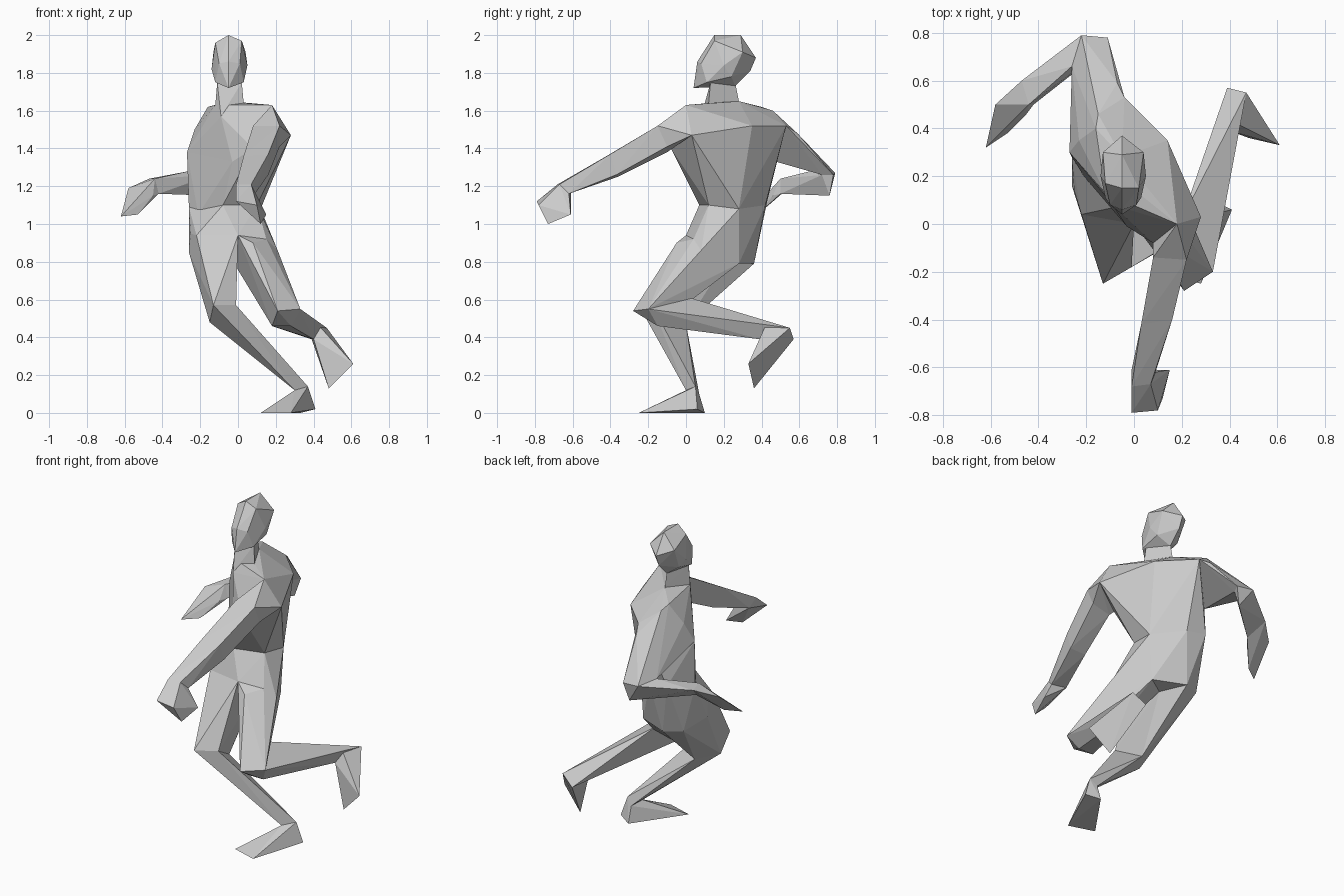
import bpy
import bmesh
from mathutils import Vector

# Remove the default object
default_cube = bpy.data.objects.get("Cube")
if default_cube:
    bpy.data.objects.remove(default_cube, do_unlink=True)

# One matte clay colour for the whole figure
clay_colour = (0.6, 0.6, 0.6, 1.0)
clay = bpy.data.materials.new("grey_clay")
clay.use_nodes = True
clay.diffuse_color = clay_colour
for node in clay.node_tree.nodes:
    if node.type == "BSDF_PRINCIPLED":
        node.inputs["Base Color"].default_value = clay_colour


def facet_part(name, *sections):
    """Skin the corner points of the given cross-sections as one faceted solid."""
    bm = bmesh.new()
    for section in sections:
        for corner in section:
            bm.verts.new(Vector(corner))
    bmesh.ops.remove_doubles(bm, verts=bm.verts[:], dist=0.001)
    result = bmesh.ops.convex_hull(bm, input=bm.verts[:])
    unused = {item for item in result["geom_interior"] + result["geom_unused"]
              if isinstance(item, bmesh.types.BMVert)}
    bmesh.ops.delete(bm, geom=list(unused), context="VERTS")
    bmesh.ops.recalc_face_normals(bm, faces=bm.faces[:])
    mesh = bpy.data.meshes.new(name)
    bm.to_mesh(mesh)
    bm.free()
    mesh.materials.append(clay)
    part = bpy.data.objects.new(name, mesh)
    bpy.context.collection.objects.link(part)


def limb(names, sections):
    """Build a chain of solids, each spanning two neighbouring sections."""
    for name, upper, lower in zip(names, sections, sections[1:]):
        facet_part(name, upper, lower)


# Head: crown, brow, widest band, back of the skull and jaw
crown = [(-.05, .29, 2), (-.05, .15, 2)]
brow = [(-.12, .17, 1.96), (.02, .15, 1.97)]
temples = [(-.14, .2, 1.82), (.05, .2, 1.84), (-.1, .08, 1.85), (.01, .08, 1.85),
           (-.05, .06, 1.86)]
skull_back = [(-.13, .3, 1.91), (.04, .3, 1.91), (-.05, .37, 1.88), (-.05, .34, 1.81),
              (-.12, .24, 1.78), (.03, .24, 1.78)]
jaw = [(-.05, .04, 1.72), (-.12, .11, 1.75), (.03, .11, 1.75), (-.05, .26, 1.73)]
facet_part("head", crown, brow, temples, skull_back, jaw)

# Neck
neck_top = [(-.11, .13, 1.75), (.02, .13, 1.75), (-.05, .26, 1.75)]
neck_base = [(-.09, .08, 1.57), (-.12, .13, 1.63), (.03, .12, 1.64), (-.05, .28, 1.65)]
facet_part("neck", neck_top, neck_base)

# Torso: twisted shoulders, tapering to the waist and the hips
left_shoulder_top = (.18, 0, 1.63)
left_shoulder_side = (.28, .03, 1.47)
left_armpit = (.08, -.08, 1.4)
right_shoulder_top = (-.16, .4, 1.62)
right_shoulder_back = (-.04, .53, 1.52)
right_shoulder_side = (-.23, .35, 1.5)
right_armpit = (-.27, .3, 1.38)
collar = [left_shoulder_top, right_shoulder_top, (-.15, .46, 1.6)]
chest_back = [left_shoulder_side, (.14, .35, 1.52), right_shoulder_back]
chest_front = [right_armpit, (-.2, .21, 1.3), (-.03, -.01, 1.33), left_armpit]
waist = [(.12, .28, 1.08), (-.04, .42, 1.1), (-.17, .43, 1.12), (-.26, .28, 1.09),
         (-.21, .2, 1.05), (-.08, .07, 1.1), (.1, .12, 1.1)]
facet_part("shoulders", neck_base, collar, [right_shoulder_side], chest_back, chest_front)
facet_part("ribcage", chest_back, chest_front, waist)

# Hips: corners shared between the pelvis and both thighs
groin_top = (0, 0, .94)
crotch = (-.02, .2, .79)
left_hip = [(.15, .04, .92), (.21, .08, .86), (.1, .28, .79)]
right_hip = [(-.25, .14, .95), (-.22, .04, .94), (-.26, .16, .85), (-.2, .31, .8)]
seat = [(-.09, .36, .79)]
facet_part("pelvis", waist, [groin_top, crotch], left_hip, right_hip, seat)

# Left leg: knee bent, shin swept back
left_knee = [(.21, -.28, .54), (.33, -.2, .55), (.28, -.15, .46), (.18, -.15, .46),
             (.2, .02, .61)]
left_ankle = [(.43, .42, .46), (.47, .55, .45), (.39, .57, .39), (.4, .39, .39)]
left_toes = [(.61, .33, .26), (.48, .36, .13)]
limb(["left_thigh", "left_shin", "left_foot"],
     [[groin_top, crotch, (.08, -.05, .9)] + left_hip, left_knee, left_ankle, left_toes])

# Right leg: standing on the ground
right_knee = [(-.13, -.25, .57), (-.01, -.18, .57), (-.15, -.13, .48), (-.06, 0, .47)]
right_ankle = [(.37, .05, .14), (.3, 0, .12), (.33, .07, .1)]
right_sole = [(.12, -.2, 0), (.28, -.25, 0), (.41, .06, .02), (.33, .1, 0)]
limb(["right_thigh", "right_shin", "right_foot"],
     [[groin_top, crotch] + seat + right_hip, right_knee, right_ankle, right_sole])

# Left arm: reaching forward
left_shoulder = [left_shoulder_top, left_shoulder_side, left_armpit]
left_biceps = [(.08, -.14, 1.52), (.22, -.15, 1.52), (.1, -.1, 1.38), (.22, -.1, 1.41)]
left_elbow = [(.03, -.42, 1.36), (.16, -.4, 1.37), (.16, -.37, 1.26), (.06, -.36, 1.25)]
left_wrist = [(-.01, -.68, 1.21), (.07, -.67, 1.21), (.09, -.62, 1.16), (-.01, -.61, 1.17)]
left_fingers = [(-.01, -.79, 1.12), (.1, -.78, 1.1), (.12, -.73, 1), (.15, -.61, 1.05)]
limb(["left_deltoid", "left_upper_arm", "left_forearm", "left_hand"],
     [left_shoulder, left_biceps, left_elbow, left_wrist, left_fingers])

# Right arm: elbow driven back, forearm turned outward
right_shoulder = collar[1:] + [right_shoulder_back, right_shoulder_side, right_armpit,
                               (-.07, .59, 1.48)]
right_elbow = [(-.22, .79, 1.27), (-.11, .78, 1.26), (-.14, .72, 1.26), (-.26, .66, 1.28)]
elbow_underside = [(-.14, .76, 1.15), (-.26, .66, 1.16)]
right_wrist = [(-.47, .6, 1.24), (-.44, .5, 1.24), (-.42, .5, 1.16)]
right_fingers = [(-.58, .5, 1.19), (-.62, .32, 1.04), (-.53, .38, 1.05), (-.45, .46, 1.15)]
facet_part("right_upper_arm", right_shoulder, right_elbow)
limb(["right_forearm", "right_hand"],
     [right_elbow + elbow_underside, right_wrist, right_fingers])
